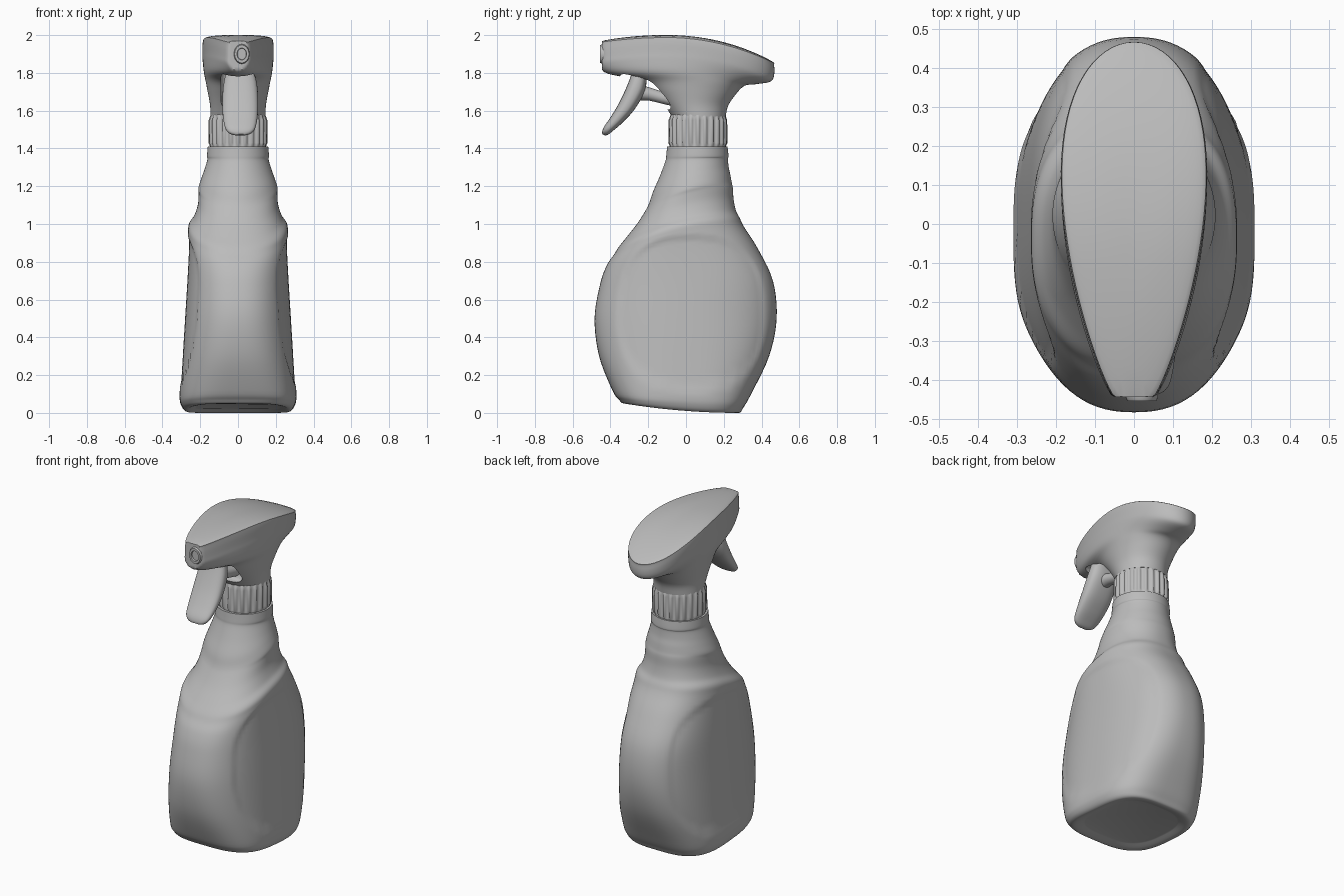
import bpy, bmesh, math
from mathutils import Vector

old = bpy.data.objects.get("Cube")
if old:
    bpy.data.objects.remove(old, do_unlink=True)

grey = bpy.data.materials.new("plain grey")
grey.use_nodes = True
grey.diffuse_color = (0.5, 0.5, 0.5, 1)
grey.node_tree.nodes["Principled BSDF"].inputs["Base Color"].default_value = grey.diffuse_color


def finish(obj, angle=40):
    obj.data.materials.clear()
    obj.data.materials.append(grey)
    bpy.ops.object.select_all(action="DESELECT")
    obj.select_set(True)
    bpy.context.view_layer.objects.active = obj
    bpy.ops.object.shade_smooth_by_angle(angle=math.radians(angle))


def loft(name, rings, angle=40):
    """Skin a list of equal-length closed rings and cap both ends."""
    bm = bmesh.new()
    loops = [[bm.verts.new(p) for p in ring] for ring in rings]
    for a, b in zip(loops, loops[1:]):
        for i in range(len(a)):
            j = (i + 1) % len(a)
            bm.faces.new((a[i], a[j], b[j], b[i]))
    bm.faces.new(loops[0][::-1])
    bm.faces.new(loops[-1])
    bmesh.ops.recalc_face_normals(bm, faces=bm.faces)
    mesh = bpy.data.meshes.new(name)
    bm.to_mesh(mesh)
    bm.free()
    obj = bpy.data.objects.new(name, mesh)
    bpy.context.collection.objects.link(obj)
    finish(obj, angle)
    return obj


def smooth_rows(rows, steps):
    """Catmull-Rom interpolation between section rows."""
    out = []
    last = len(rows) - 1
    for i in range(last):
        a, b, c, d = (rows[min(max(i + k, 0), last)] for k in (-1, 0, 1, 2))
        for s in range(steps):
            t = s / steps
            out.append([q + t / 2 * (r - p + t * (2*p - 5*q + 4*r - v + t * (3*q - p - 3*r + v)))
                        for p, q, r, v in zip(a, b, c, d)])
    return out + [list(rows[-1])]


def oval(count, power=2):
    """Unit superellipse points."""
    def bend(v):
        return math.copysign(abs(v) ** (2 / power), v)
    angles = [math.tau * i / count for i in range(count)]
    return [(bend(math.sin(a)), bend(math.cos(a))) for a in angles]


# Bottle: front z, back z, half width, front y, back y, squareness
bottle_rows = [
    (.06, .02, .22, -.27, .22, 3),
    (.05, 0, .27, -.33, .28, 3.2),
    (.07, .03, .3, -.355, .305, 3.2),
    (.12, .1, .31, -.39, .345, 3),
    (.3, .3, .3, -.46, .44, 2.6),
    (.5, .5, .288, -.484, .48, 2.4),
    (.68, .7, .276, -.455, .46, 2.4),
    (.78, .87, .268, -.42, .38, 2.4),
    (.84, .98, .265, -.38, .31, 2.4),
    (.88, 1.03, .26, -.355, .285, 2.4),
    (.93, 1.07, .233, -.315, .265, 2.3),
    (1, 1.13, .213, -.26, .252, 2.2),
    (1.07, 1.19, .208, -.215, .248, 2.1),
    (1.11, 1.22, .209, -.195, .242, 2),
    (1.17, 1.26, .195, -.175, .235, 2),
    (1.25, 1.3, .178, -.14, .226, 2),
    (1.33, 1.345, .162, -.11, .222, 2),
    (1.36, 1.36, .164, -.105, .225, 2),
    (1.41, 1.41, .16, -.1, .22, 2),
]


def bottle_ring(row):
    zf, zb, hx, yf, yb, power = row
    ring = []
    for u, v in oval(96, power):
        y = (yf + yb) / 2 + v * (yb - yf) / 2
        t = (1 - v) / 2
        z = zb + (zf - zb) * t * t
        # Shallow label panel pressed into each side
        d = abs((y - .03) / .39) ** 2.5 + abs((z - .53) / .41) ** 2.5
        f = min(max((1 - d) / .12, 0), 1)
        x = u * hx
        if abs(x) > .1:
            x -= math.copysign(.008 * f * f * (3 - 2 * f), x)
        ring.append((x, y, z))
    return ring


loft("bottle", [bottle_ring(r) for r in smooth_rows(bottle_rows, 5)])

# Ribbed collar: height and radius
NECK_Y = .063
RIBS = 24


def collar_ring(z, radius, depth):
    ring = []
    for i in range(RIBS * 8):
        a = math.tau * i / (RIBS * 8)
        r = radius + depth * min(max(2 * math.cos(RIBS * a), -1), 1)
        ring.append((r * math.sin(a), NECK_Y + r * math.cos(a), z))
    return ring


loft("ribbed_collar", [collar_ring(*r) for r in (
    (1.39, .146, 0), (1.415, .149, .001), (1.43, .151, .006),
    (1.55, .149, .006), (1.57, .146, .002), (1.59, .14, 0))], 50)

# Spray head: z, how far it follows the top curve, half width, egg taper, front y, back y
head_rows = [
    (1.57, 0, .145, 0, -.075, .21),
    (1.63, 0, .148, 0, -.115, .225),
    (1.7, .1, .16, .05, -.175, .27),
    (1.76, .4, .17, .12, -.25, .31),
    (1.81, .8, .177, .2, -.41, .36),
    (1.87, 1, .18, .28, -.48, .435),
    (1.91, 1, .18, .31, -.49, .464),
    (1.975, 1, .178, .34, -.488, .466),
    (1.992, 1, .165, .34, -.465, .445),
    (2, 1, .09, .34, -.25, .25),
    (2, 1, .01, .3, -.02, .04),
]


def head_ring(row):
    base, follow, hx, taper, yf, yb = row
    ring = []
    for u, v in oval(80):
        y = max((yf + yb) / 2 + v * (yb - yf) / 2, -.445)
        fall = (.42 if y > -.1 else .2) * (y + .1) ** 2
        ring.append((u * hx * (1 + taper * v), y, base - follow * fall))
    return ring


head = loft("spray_head", [head_ring(r) for r in smooth_rows(head_rows, 4)])

# Recess behind the trigger
bpy.ops.mesh.primitive_cube_add(size=1, location=(0, -.2, 1.71))
cutter = bpy.context.object
cutter.name = "recess_cutter"
cutter.hide_render = True
cutter.scale = (.18, .3, .21)
bpy.ops.object.transform_apply(location=False, rotation=False, scale=True)
bevel = cutter.modifiers.new("round", "BEVEL")
bevel.width = .04
bevel.segments = 4
cut = head.modifiers.new("recess", "BOOLEAN")
cut.operation = "DIFFERENCE"
cut.solver = "EXACT"
cut.object = cutter
bpy.context.view_layer.objects.active = head
bpy.ops.object.modifier_apply(modifier=cut.name)
bpy.data.objects.remove(cutter, do_unlink=True)
finish(head)

# Nozzle: y and radius of each step, with a hollow centre
loft("nozzle", [[(.02 + .8 * r * u, y, 1.9 + r * v) for u, v in oval(32)] for y, r in (
    (-.4, .052), (-.445, .052), (-.455, .047), (-.455, .032), (-.43, .026))])

# Trigger: path y, path z, half width, half thickness
trigger_rows = [
    (-.24, 1.82, .07, .04), (-.26, 1.73, .09, .05), (-.31, 1.63, .095, .045),
    (-.365, 1.555, .09, .035), (-.41, 1.505, .078, .026),
    (-.428, 1.482, .058, .018), (-.436, 1.472, .03, .008),
]
across = Vector((0, .85, -.5))
loft("trigger", [[Vector((.012 + u * hw, y, z)) + across * v * ht for u, v in oval(32, 2.6)]
                 for y, z, hw, ht in smooth_rows(trigger_rows, 4)], 50)

# Pump rod linking the trigger to the head
loft("pump_rod", [[(.01 + r * u, y, z + r * v) for u, v in oval(24)] for y, z, r in (
    (-.27, 1.7, .045), (-.2, 1.69, .035), (-.13, 1.67, .032), (-.03, 1.65, .036))])
